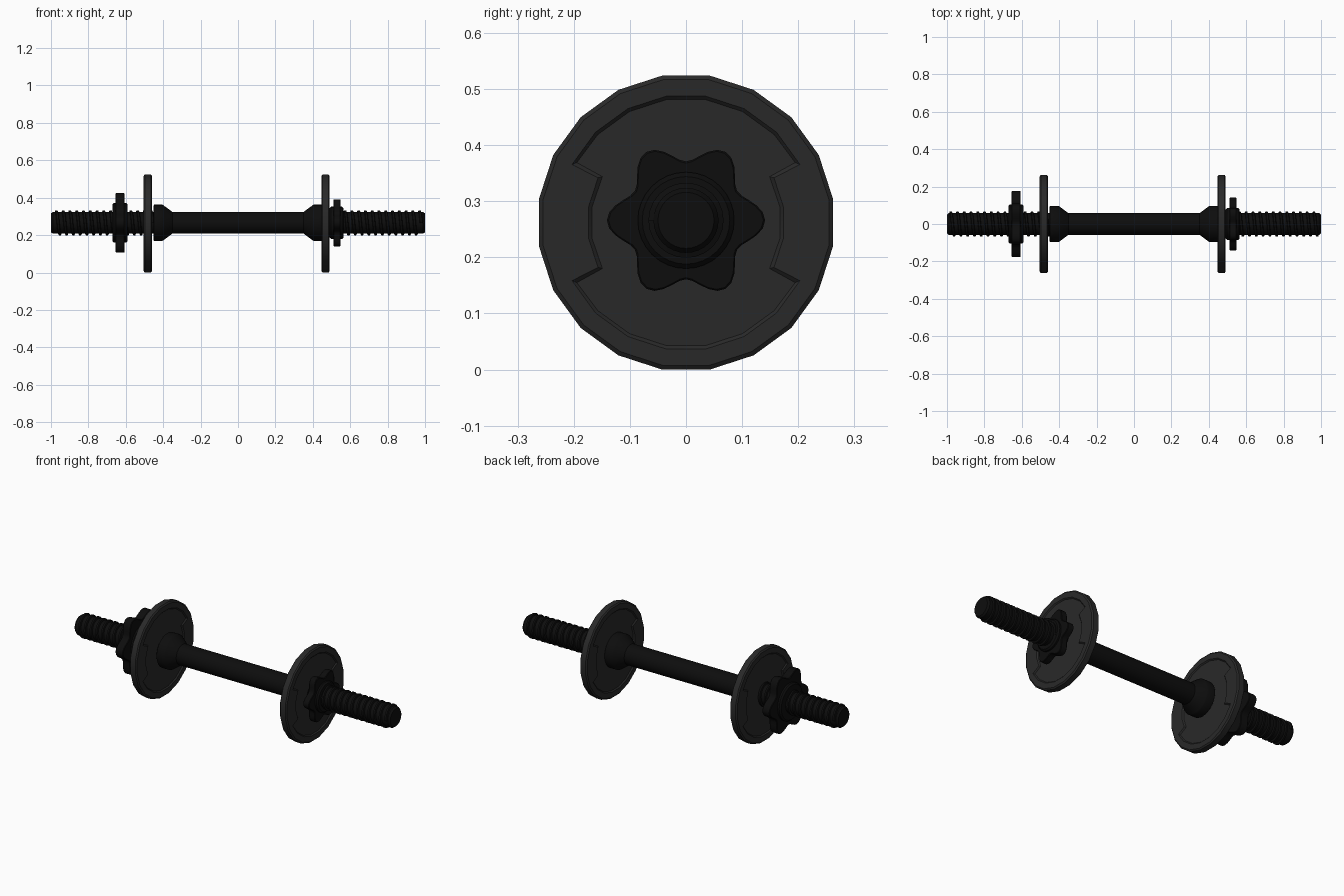
import bpy, bmesh
from math import sin, cos, pi, radians

if "Cube" in bpy.data.objects:
    bpy.data.objects.remove(bpy.data.objects["Cube"])

AXIS_Z = 0.266    # bar centre height
PLATE_Z = 0.262   # plates hang slightly lower on the bar


def material(name, v):
    m = bpy.data.materials.new(name)
    m.diffuse_color = (v, v, v, 1)
    m.use_nodes = True
    m.node_tree.nodes["Principled BSDF"].inputs["Base Color"].default_value = m.diffuse_color
    return m


PLATE = material("plate_grey", 0.022)
BLACK = material("bar_black", 0.004)


def loft(name, rings, mat, x=0, z=AXIS_Z, cap=True, loop=False, angle=35):
    """Skin a list of rings of (x, y, z) points into one object."""
    bm = bmesh.new()
    vs = [[bm.verts.new(p) for p in r] for r in rings]
    n = len(rings[0])
    pairs = list(zip(vs, vs[1:])) + ([(vs[-1], vs[0])] if loop else [])
    for a, b in pairs:
        for i in range(n):
            j = (i + 1) % n
            bm.faces.new((a[i], a[j], b[j], b[i]))
    if cap and not loop:
        bm.faces.new(vs[0])
        bm.faces.new(vs[-1])
    bmesh.ops.remove_doubles(bm, verts=bm.verts, dist=1e-5)
    bmesh.ops.recalc_face_normals(bm, faces=bm.faces)
    me = bpy.data.meshes.new(name)
    bm.to_mesh(me)
    bm.free()
    ob = bpy.data.objects.new(name, me)
    bpy.context.collection.objects.link(ob)
    ob.location = (x, 0, z)
    me.materials.append(mat)
    bpy.ops.object.select_all(action='DESELECT')
    ob.select_set(True)
    bpy.context.view_layer.objects.active = ob
    bpy.ops.object.shade_smooth_by_angle(angle=radians(angle))
    return ob


def ring(x, polar):
    return [(x, r * cos(a), r * sin(a)) for r, a in polar]


def circle(x, r, n=32):
    return ring(x, [(r, 2 * pi * i / n) for i in range(n)])


def lathe(name, profile, **kw):
    return loft(name, [circle(x, r) for x, r in profile], BLACK, **kw)


# Plate: 20-sided disc with a stepped shallow recess on both faces
def plate_outline(r_wide, r_side, turn=0):
    """24 points: wide arcs at top and bottom, narrower at the sides."""
    pts = []
    for base in (0, 180):
        for d, r, s in ((-9, r_side, 0), (9, r_side, 0), (27, r_side, 1), (27, r_wide, 1),
                        (45, r_wide, 0), (63, r_wide, 0), (81, r_wide, 0), (99, r_wide, 0),
                        (117, r_wide, 0), (135, r_wide, 0), (153, r_wide, -1), (153, r_side, -1)):
            pts.append((r, radians(base + d + s * turn)))
    return pts


def plate(name, x):
    half = [(0.016, 0.2655, 0.2655, 0), (0.022, 0.258, 0.258, 0), (0.022, 0.228, 0.176, 0),
            (0.016, 0.222, 0.170, 1.8), (0.016, 0.057, 0.057, 0)]
    rings = [ring(h, plate_outline(a, b, t)) for h, a, b, t in half]
    rings += [ring(-h, plate_outline(a, b, t)) for h, a, b, t in reversed(half)]
    loft(name, rings, PLATE, x=x, z=PLATE_Z, loop=True, angle=30)


plate("plate_left", -0.482)
plate("plate_right", 0.468)

# Bar with grip, collars and chamfered ends
lathe("bar", [(-1, 0.05), (-0.99, 0.058), (0.99, 0.058), (1, 0.05)])


# Screw thread: a trapezoid swept along a helix
def thread(name, side):
    x0, pitch, turns, n = 0.455, 0.0362, 14.5, 24
    rings = []
    for i in range(int(turns * n) + 1):
        a, x = 2 * pi * i / n, x0 + pitch * i / n
        rings.append([(side * (x + dx), side * r * cos(a), r * sin(a))
                      for dx, r in ((-0.009, 0.056), (-0.005, 0.067), (0.005, 0.067), (0.009, 0.056))])
    loft(name, rings, BLACK)


for side, label in ((-1, "left"), (1, "right")):
    lathe("collar_" + label, [(side * x, r) for x, r in
          ((0.35, 0.057), (0.356, 0.062), (0.398, 0.093), (0.405, 0.097), (0.448, 0.097), (0.453, 0.09))])
    thread("thread_" + label, side)


# Star nuts: six-lobed flange on a round hub
def star_nut(name, x, size, thick, hub_a, hub_b, hub_r):
    def star(px, inset):
        return ring(px, [((0.123 + 0.018 * cos(6 * a)) * size - inset, a)
                         for a in (2 * pi * i / 60 for i in range(60))])
    h = thick / 2
    loft(name + "_flange", [star(-h, 0.003), star(-h + 0.003, 0), star(h - 0.003, 0), star(h, 0.003)],
         BLACK, x=x)
    c = 0.008
    lathe(name + "_hub", [(hub_a, hub_r - c), (hub_a + c, hub_r), (hub_b - c, hub_r), (hub_b, hub_r - c)])


star_nut("star_nut_left", -0.630, 1.26, 0.048, -0.672, -0.590, 0.105)
star_nut("star_nut_right", 0.529, 1.0, 0.038, 0.490, 0.565, 0.086)
